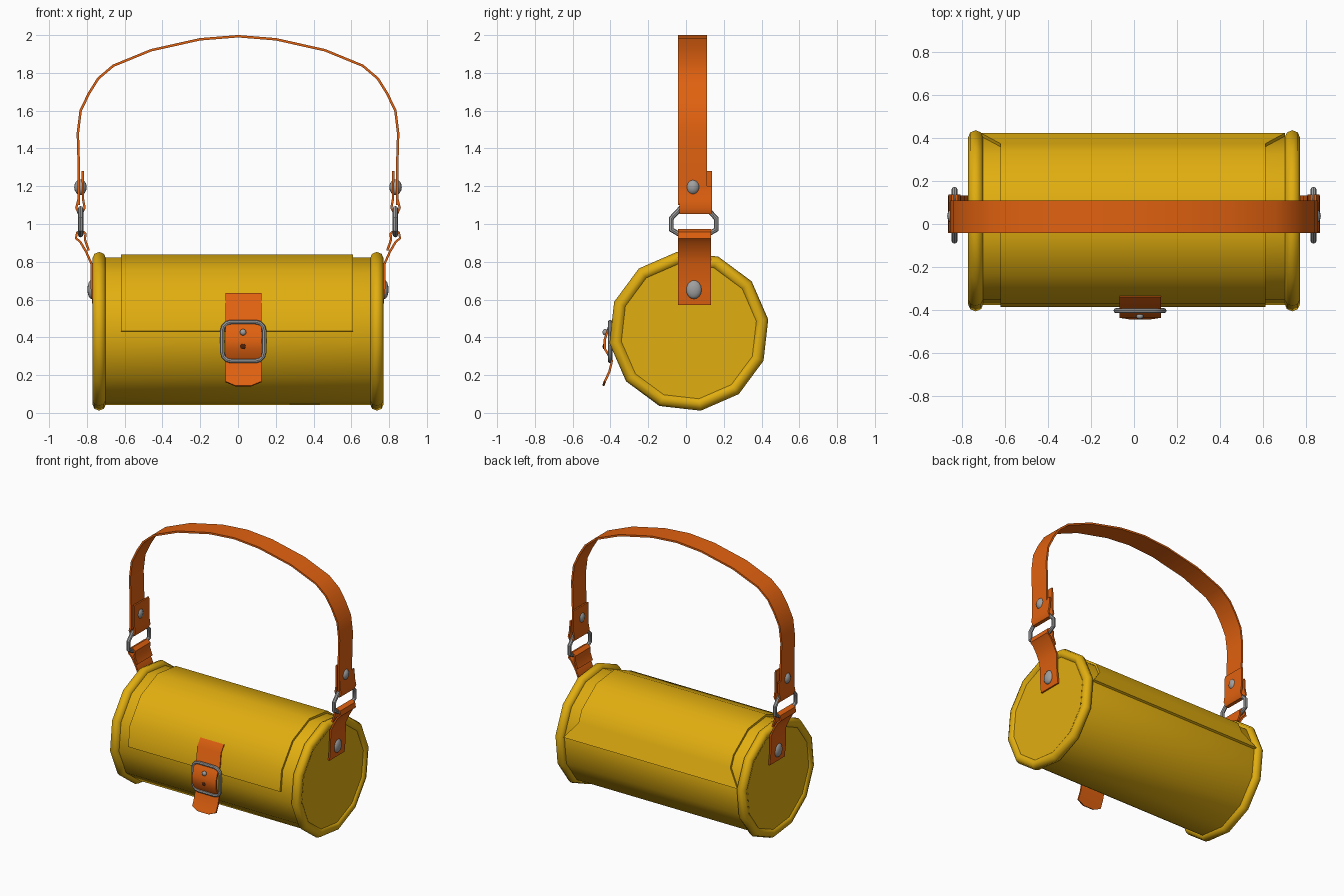
import bpy, bmesh, math

if "Cube" in bpy.data.objects:
    bpy.data.objects.remove(bpy.data.objects["Cube"])

CY, CZ, N, OFF = 0.015, 0.432, 12, 8.5   # barrel centre, sides, rotation


def mat(name, rgb):
    m = bpy.data.materials.new(name)
    m.diffuse_color = (*rgb, 1)
    m.use_nodes = True
    m.node_tree.nodes["Principled BSDF"].inputs["Base Color"].default_value = m.diffuse_color
    return m


YELLOW = mat("yellow leather", (0.75, 0.42, 0.005))
ORANGE = mat("orange leather", (0.75, 0.12, 0.005))
METAL = mat("grey metal", (0.35, 0.35, 0.35))
DARK = mat("dark hole", (0.08, 0.015, 0.003))


def finish(ob, material, angle=40, mirror=False, thick=0):
    ob.data.materials.clear()
    ob.data.materials.append(material)
    if thick:
        s = ob.modifiers.new("thickness", 'SOLIDIFY')
        s.thickness, s.offset = thick, 0
    if mirror:
        ob.modifiers.new("mirror", 'MIRROR')
    bpy.ops.object.select_all(action='DESELECT')
    ob.select_set(True)
    bpy.context.view_layer.objects.active = ob
    for m in list(ob.modifiers):
        bpy.ops.object.modifier_apply(modifier=m.name)
    bpy.ops.object.shade_smooth_by_angle(angle=math.radians(angle))
    return ob


def mesh_object(name, verts, faces):
    me = bpy.data.meshes.new(name)
    me.from_pydata(verts, [], faces)
    bm = bmesh.new()
    bm.from_mesh(me)
    bmesh.ops.recalc_face_normals(bm, faces=bm.faces)
    bm.to_mesh(me)
    bm.free()
    ob = bpy.data.objects.new(name, me)
    bpy.context.collection.objects.link(ob)
    return ob


def lathe(name, profile, closed, **kw):
    """Turn an (x, radius) profile round the barrel axis."""
    verts, faces, n = [], [], len(profile)
    for k in range(N):
        a = math.radians(OFF + 360 * k / N)
        verts += [(x, CY + r * math.cos(a), CZ + r * math.sin(a)) for x, r in profile]
    for k in range(N):
        p, q = k * n, (k + 1) % N * n
        for i in range(n if closed else n - 1):
            j = (i + 1) % n
            faces.append((p + i, p + j, q + j, q + i))
    if not closed:
        faces += [[k * n for k in range(N)], [k * n + n - 1 for k in range(N)]]
    return finish(mesh_object(name, verts, faces), YELLOW, **kw)


def ribbon(name, rows, axis, material, thick, **kw):
    """Strip through (a, b, low, high) rows; axis 'x' = path in yz, 'y' = path in xz."""
    verts = []
    for a, b, lo, hi in rows:
        verts += [(w, a, b) if axis == 'x' else (a, w, b) for w in (lo, hi)]
    faces = [(2 * i, 2 * i + 1, 2 * i + 3, 2 * i + 2) for i in range(len(rows) - 1)]
    return finish(mesh_object(name, verts, faces), material, thick=thick, **kw)


def wire(name, pts, radius, **kw):
    """Closed round wire."""
    cu = bpy.data.curves.new(name, 'CURVE')
    cu.dimensions = '3D'
    cu.bevel_depth, cu.bevel_resolution = radius, 2
    sp = cu.splines.new('POLY')
    sp.points.add(len(pts) - 1)
    for p, co in zip(sp.points, pts):
        p.co = (*co, 1)
    sp.use_cyclic_u = True
    ob = bpy.data.objects.new(name, cu)
    bpy.context.collection.objects.link(ob)
    bpy.ops.object.select_all(action='DESELECT')
    ob.select_set(True)
    bpy.context.view_layer.objects.active = ob
    bpy.ops.object.convert(target='MESH')
    return finish(bpy.context.object, METAL, **kw)


def stud(name, loc, size, material=METAL, mirror=False):
    bpy.ops.mesh.primitive_uv_sphere_add(segments=16, ring_count=8, radius=1)
    ob = bpy.context.object
    ob.name = name
    for v in ob.data.vertices:
        v.co = [l + c * s for l, c, s in zip(loc, v.co, size)]
    return finish(ob, material, mirror=mirror)


# Barrel body and piped end rims
lathe("barrel_body", [(-0.755, 0.38), (-0.70, 0.395), (0.70, 0.395), (0.755, 0.38)], False)
ring = [(0.735 + 0.036 * math.cos(math.pi * k / 4), 0.389 + 0.036 * math.sin(math.pi * k / 4))
        for k in range(8)]
lathe("end_rim", ring, True, angle=50, mirror=True)

# Flap wrapping from the back hinge over the top to the front
rows = []
for ang, half in [(8.5, 0.705), (26, 0.615), (38.5, 0.615), (68.5, 0.615), (98.5, 0.615),
                  (128.5, 0.615), (158.5, 0.615), (180, 0.615)]:
    mid = (ang - OFF) % 30 - 15
    r = 0.404 * math.cos(math.radians(15)) / math.cos(math.radians(mid))
    a = math.radians(ang)
    rows.append((CY + r * math.cos(a), CZ + r * math.sin(a), -half - 0.005, half - 0.005))
ribbon("front_flap", rows, 'x', YELLOW, 0.016)

# Closure strap with tapered tip
path = [(-0.335, 0.63), (-0.371, 0.58), (-0.382, 0.49), (-0.41, 0.45), (-0.43, 0.39),
        (-0.43, 0.34), (-0.392, 0.275), (-0.405, 0.22), (-0.43, 0.165)]
ribbon("closure_strap", [(y, z, -0.067, 0.125) for y, z in path] + [(-0.438, 0.143, -0.015, 0.07)],
       'x', ORANGE, 0.012)

# Buckle frame with rounded corners, its stud and the strap hole
pts = []
for k, (sx, sz) in enumerate([(1, 1), (-1, 1), (-1, -1), (1, -1)]):
    for d in (0, 30, 60, 90):
        a = math.radians(90 * k + d)
        pts.append((0.028 + sx * 0.065 + 0.046 * math.cos(a), -0.402,
                    0.378 + sz * 0.057 + 0.046 * math.sin(a)))
wire("buckle_frame", pts, 0.012)
stud("buckle_stud", (0.027, -0.428, 0.427), (0.017, 0.014, 0.017))
stud("strap_hole", (0.027, -0.437, 0.352), (0.014, 0.004, 0.014), DARK)

# End tabs: riveted to the caps, leaning out and looping round the rings
tab = [(0.765, 0.573), (0.774, 0.66), (0.776, 0.79), (0.805, 0.855), (0.835, 0.905), (0.858, 0.925),
       (0.852, 0.955), (0.828, 0.967), (0.808, 0.95), (0.81, 0.915), (0.79, 0.86)]
ribbon("end_tab", [(x, z, -0.042, 0.132) for x, z in tab], 'y', ORANGE, 0.012, mirror=True)
stud("tab_rivet", (0.775, 0.042, 0.653), (0.022, 0.042, 0.05), mirror=True)

# Metal strap rings
oct_ = [(-0.03, 0.943), (0.11, 0.943), (0.16, 0.97), (0.16, 1.03), (0.11, 1.082),
        (-0.03, 1.082), (-0.078, 1.03), (-0.078, 0.97)]
wire("strap_ring", [(0.833, y, z) for y, z in oct_], 0.014, mirror=True)

# Handle ends folded round the rings
fold = [(0.842, 1.2), (0.845, 1.13), (0.856, 1.085), (0.845, 1.058), (0.825, 1.058),
        (0.812, 1.085), (0.82, 1.13), (0.822, 1.28)]
ribbon("handle_fold", [(x, z, -0.035, 0.138) for x, z in fold], 'y', ORANGE, 0.012, mirror=True)
stud("handle_rivet", (0.834, 0.037, 0.195 + 1.0), (0.033, 0.037, 0.042), mirror=True)

# Carrying handle arch
half = [(0.842, 1.1), (0.842, 1.28), (0.848, 1.48), (0.833, 1.6), (0.79, 1.69), (0.74, 1.77),
        (0.66, 1.838), (0.46, 1.92), (0.2, 1.978)]
arch = half + [(0, 1.994)] + [(-x, z) for x, z in reversed(half)]
ribbon("handle_strap", [(x, z, -0.042, 0.11) for x, z in arch], 'y', ORANGE, 0.013)
